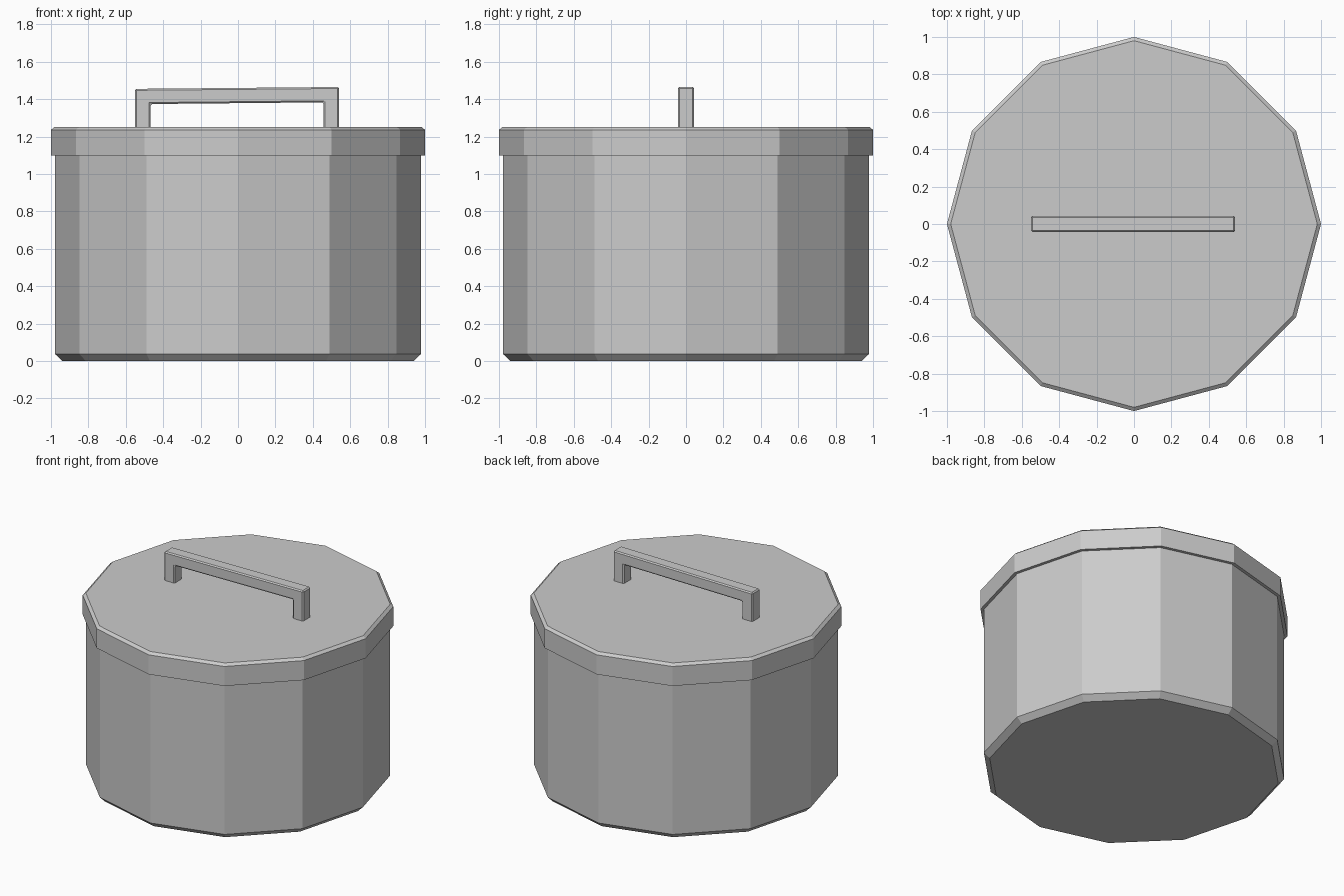
import bpy, bmesh
from math import cos, sin, radians

if "Cube" in bpy.data.objects:
    bpy.data.objects.remove(bpy.data.objects["Cube"])

SIDES = 12


def make_object(name, bm):
    bmesh.ops.recalc_face_normals(bm, faces=bm.faces)
    mesh = bpy.data.meshes.new(name)
    bm.to_mesh(mesh)
    bm.free()
    obj = bpy.data.objects.new(name, mesh)
    bpy.context.collection.objects.link(obj)
    return obj


def turned(name, profile):
    """Closed 12-sided solid from (radius, height) rings."""
    bm = bmesh.new()
    rings = []
    for r, z in profile:
        rings.append([bm.verts.new((r * cos(radians(360 * i / SIDES)),
                                    r * sin(radians(360 * i / SIDES)), z))
                      for i in range(SIDES)])
    for low, high in zip(rings, rings[1:]):
        for i in range(SIDES):
            j = (i + 1) % SIDES
            bm.faces.new((low[i], low[j], high[j], high[i]))
    bm.faces.new(rings[0][::-1])
    bm.faces.new(rings[-1])
    return make_object(name, bm)


# pot body with chamfered base
turned("pot_body", [(0.94, 0), (0.978, 0.037), (0.978, 1.12)])

# overhanging lid with chamfered rim
turned("lid", [(1.0, 1.098), (1.0, 1.236), (0.98, 1.252)])

# slightly crooked bracket handle, extruded along y
outline = [(-0.55, 1.24), (-0.55, 1.455), (0.54, 1.465), (0.54, 1.24),
           (0.457, 1.24), (0.457, 1.383), (-0.467, 1.374), (-0.467, 1.24)]
bm = bmesh.new()
face = bm.faces.new([bm.verts.new((x, -0.043, z)) for x, z in outline])
ext = bmesh.ops.extrude_face_region(bm, geom=[face], use_keep_orig=True)
moved = [g for g in ext["geom"] if isinstance(g, bmesh.types.BMVert)]
bmesh.ops.translate(bm, verts=moved, vec=(0, 0.087, 0))
handle = make_object("lid_handle", bm)
bevel = handle.modifiers.new("edge_bevel", "BEVEL")
bevel.width = 0.008
bevel.segments = 1
